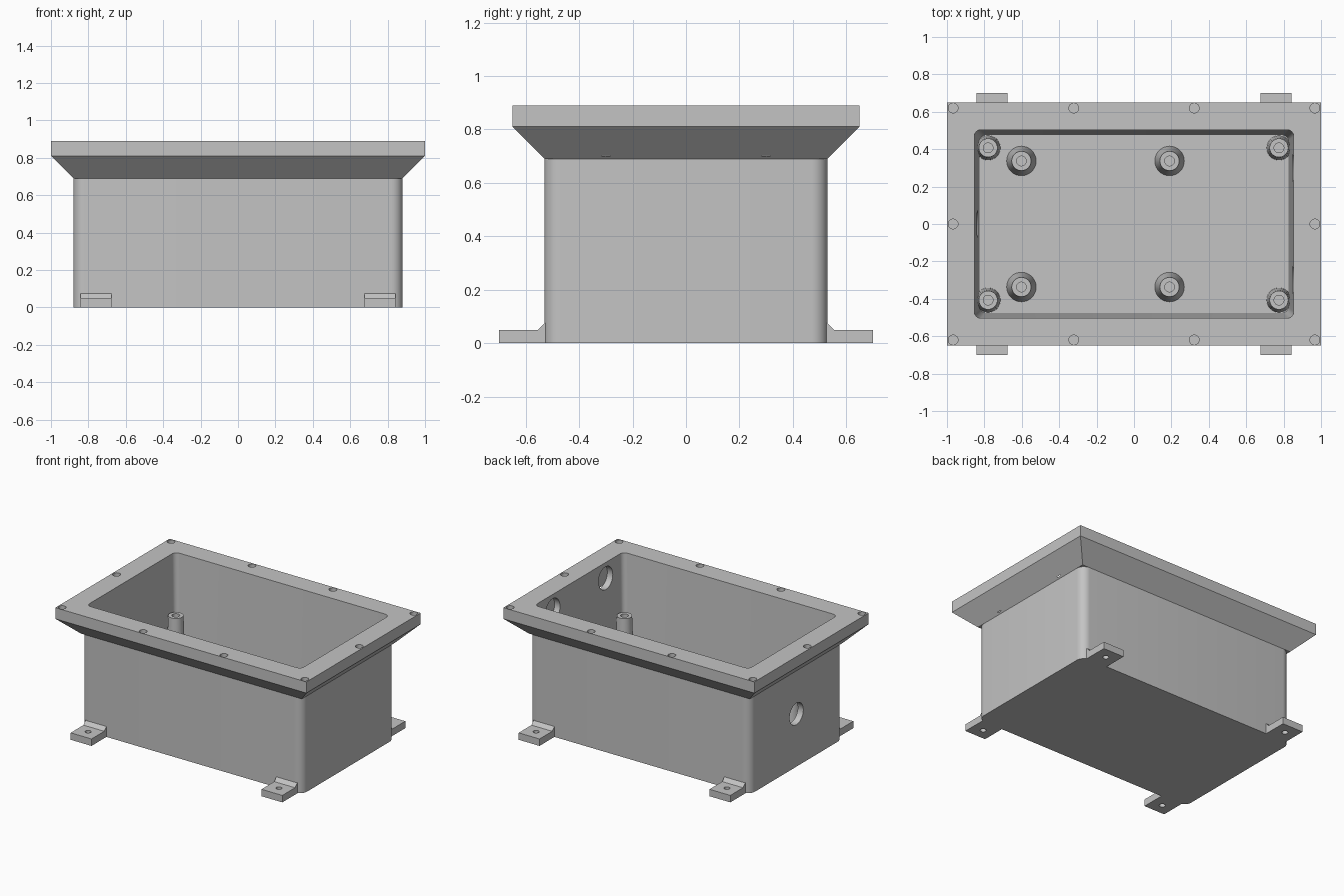
import bpy, bmesh, math

cube = bpy.data.objects.get("Cube")
if cube:
    bpy.data.objects.remove(cube, do_unlink=True)

GREY = (0.55, 0.55, 0.55, 1)
metal = bpy.data.materials.new("light_grey_metal")
metal.use_nodes = True
metal.diffuse_color = GREY
metal.node_tree.nodes["Principled BSDF"].inputs["Base Color"].default_value = GREY


def rounded_rect(hx, hy, r, steps=8):
    """Counter-clockwise outline; r = 0 gives sharp corners."""
    pts = []
    for i, (sx, sy) in enumerate([(1, 1), (-1, 1), (-1, -1), (1, -1)]):
        if r == 0:
            pts.append((sx * hx, sy * hy))
            continue
        for k in range(steps + 1):
            a = math.pi / 2 * (i + k / steps)
            pts.append((sx * (hx - r) + r * math.cos(a), sy * (hy - r) + r * math.sin(a)))
    return pts


def circle(r, n=32):
    return [(r * math.cos(2 * math.pi * k / n), r * math.sin(2 * math.pi * k / n)) for k in range(n)]


def loft(name, layers, place=lambda x, y, z: (x, y, z)):
    """Closed solid through (outline, height) layers."""
    bm = bmesh.new()
    rings = [[bm.verts.new(place(x, y, z)) for x, y in pts] for pts, z in layers]
    for low, high in zip(rings, rings[1:]):
        for k in range(len(low)):
            j = (k + 1) % len(low)
            bm.faces.new((low[k], low[j], high[j], high[k]))
    bm.faces.new(rings[0][::-1])
    bm.faces.new(rings[-1])
    bmesh.ops.recalc_face_normals(bm, faces=bm.faces)
    mesh = bpy.data.meshes.new(name)
    bm.to_mesh(mesh)
    bm.free()
    mesh.materials.append(metal)
    obj = bpy.data.objects.new(name, mesh)
    bpy.context.collection.objects.link(obj)
    return obj


def drill(x, y, z0, z1, r):
    return loft("drill", [(circle(r), z0), (circle(r), z1)], lambda u, v, w: (x + u, y + v, w))


def side_drill(y, z, x0, x1, r):
    return loft("drill", [(circle(r, 40), x0), (circle(r, 40), x1)], lambda u, v, w: (w, y + u, z + v))


def combine(obj, tools, operation):
    """Apply a boolean with each tool, then discard the tools."""
    for tool in tools:
        tool.hide_render = True
        mod = obj.modifiers.new("cut", 'BOOLEAN')
        mod.operation, mod.solver, mod.object = operation, 'EXACT', tool
    bpy.context.view_layer.update()
    graph = bpy.context.evaluated_depsgraph_get()
    mesh = bpy.data.meshes.new_from_object(obj.evaluated_get(graph))
    obj.modifiers.clear()
    obj.data = mesh
    for tool in tools:
        bpy.data.objects.remove(tool, do_unlink=True)


# Box wall with a flared, sharp-cornered flange
case = loft("enclosure_case", [(rounded_rect(0.88, 0.53, 0.06), 0), (rounded_rect(0.88, 0.53, 0.06), 0.75)])
flange = loft("flange", [(rounded_rect(0.88, 0.53, 0), 0.69), (rounded_rect(1, 0.65, 0), 0.81),
                         (rounded_rect(1, 0.65, 0), 0.89)])
combine(case, [flange], 'UNION')

# Drafted cavity, lid screw holes, cable hole and two side sockets
FLOOR = 0.04
cuts = [loft("cavity", [(rounded_rect(0.825, 0.475, 0.03), FLOOR), (rounded_rect(0.854, 0.504, 0.035), 0.9)])]
screws = [(x, y) for x in (-0.967, -0.322, 0.322, 0.967) for y in (-0.62, 0.62)]
screws += [(-0.967, 0), (0.967, 0)]
cuts += [drill(x, y, 0.83, 0.95, 0.026) for x, y in screws]
cuts.append(side_drill(0, 0.38, -0.95, -0.78, 0.078))
cuts += [side_drill(y, 0.78, 0.78, 0.893, 0.0805) for y in (-0.3, 0.3)]
combine(case, cuts, 'DIFFERENCE')
parts = [case]

# Mounting feet with a sloped rib against the wall
profile = [(0.52, 0), (0.70, 0), (0.70, 0.05), (0.555, 0.05), (0.53, 0.075), (0.52, 0.075)]
for side, sy in (("front", -1), ("back", 1)):
    for hand, sx in (("right", -1), ("left", 1)):
        foot = loft(f"{side}_{hand}_foot", [(profile, 0.677), (profile, 0.843)],
                    lambda u, v, w: (sx * w, sy * u, v))
        combine(foot, [drill(sx * 0.76, sy * 0.62, -0.1, 0.2, 0.02)], 'DIFFERENCE')
        parts.append(foot)


# Tapered standoffs with blind screw holes
def standoff(name, x, y, top, r_base, r_top):
    layers = [(circle(r_base), FLOOR - 0.01), (circle(r_top), top),
              (circle(0.026), top), (circle(0.026), top - 0.12)]
    parts.append(loft(name, layers, lambda u, v, w: (x + u, y + v, w)))


for sy in (-1, 1):
    for x in (-0.78, 0.775):
        standoff("corner_standoff", x, sy * 0.407, 0.49, 0.066, 0.05)
    for x in (-0.602, 0.19):
        standoff("inner_standoff", x, sy * 0.337, 0.3, 0.08, 0.052)

bpy.ops.object.select_all(action='DESELECT')
for obj in parts:
    obj.select_set(True)
bpy.context.view_layer.objects.active = case
bpy.ops.object.shade_smooth_by_angle(angle=math.radians(30))
